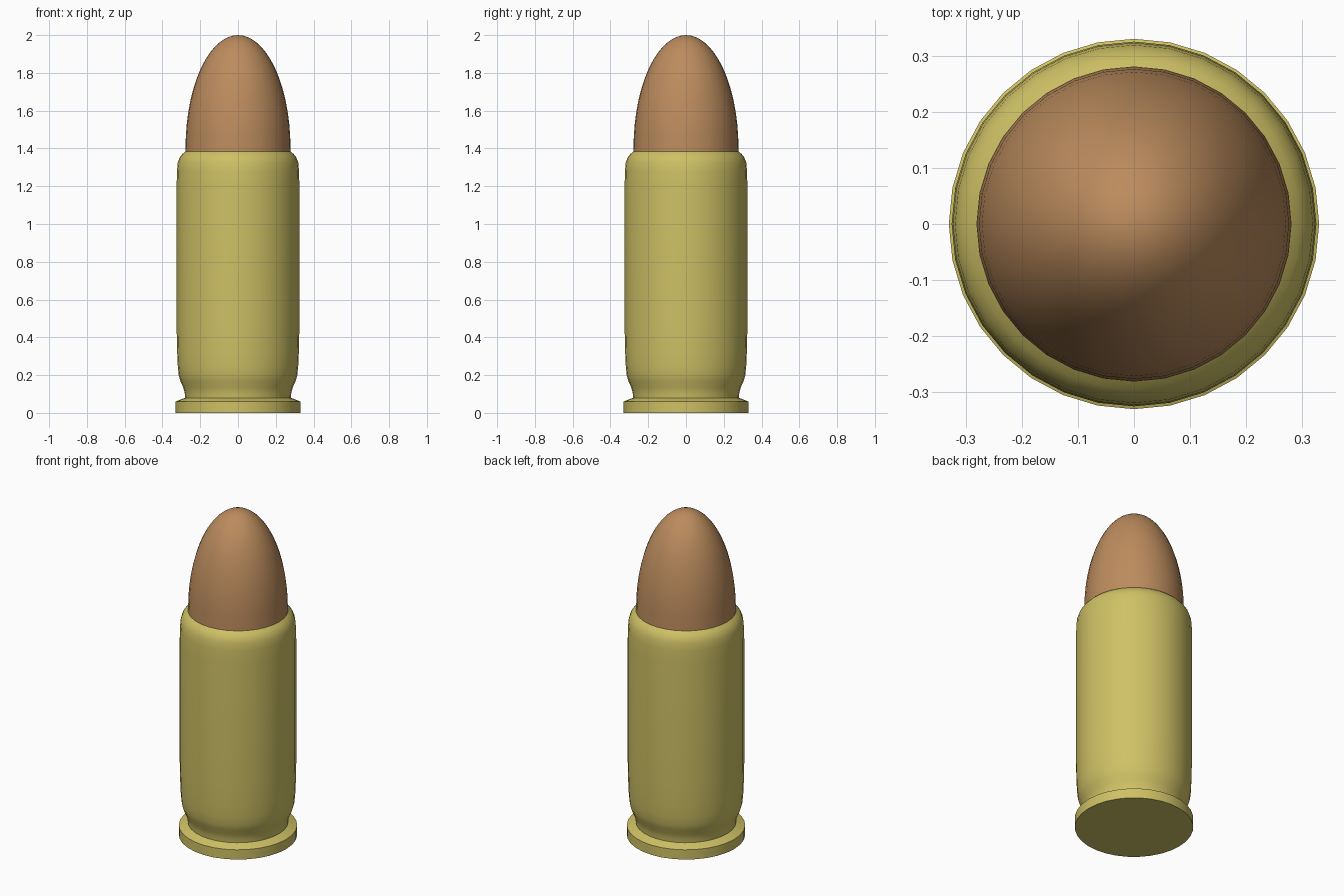
import bpy, bmesh, math

if "Cube" in bpy.data.objects:
    bpy.data.objects.remove(bpy.data.objects["Cube"])

SIDES = 32


def material(name, color):
    m = bpy.data.materials.new(name)
    m.diffuse_color = color
    m.use_nodes = True
    m.node_tree.nodes["Principled BSDF"].inputs["Base Color"].default_value = m.diffuse_color
    return m


def lathe(name, profile, mat, angle):
    """Revolve an (r, z) profile about z; points with r = 0 become poles."""
    bm = bmesh.new()
    verts = [bm.verts.new((r, 0, z)) for r, z in profile]
    edges = [bm.edges.new(pair) for pair in zip(verts, verts[1:])]
    bmesh.ops.spin(bm, geom=verts + edges, cent=(0, 0, 0), axis=(0, 0, 1),
                   angle=math.tau, steps=SIDES, use_merge=False)
    bmesh.ops.remove_doubles(bm, verts=bm.verts, dist=1e-4)
    bmesh.ops.recalc_face_normals(bm, faces=bm.faces)
    mesh = bpy.data.meshes.new(name)
    bm.to_mesh(mesh)
    bm.free()
    mesh.materials.append(mat)
    obj = bpy.data.objects.new(name, mesh)
    bpy.context.collection.objects.link(obj)
    bpy.ops.object.select_all(action='DESELECT')
    obj.select_set(True)
    bpy.context.view_layer.objects.active = obj
    bpy.ops.object.shade_smooth_by_angle(angle=math.radians(angle))
    return obj


brass = material("brass", (0.62, 0.53, 0.13, 1))
copper = material("copper", (0.50, 0.26, 0.11, 1))

# Casing: flat base, rim, extractor groove, body and rounded mouth
lathe("casing", [
    (0, 0), (0.33, 0), (0.33, 0.06), (0.28, 0.08), (0.282, 0.105),
    (0.29, 0.135), (0.305, 0.168), (0.314, 0.20), (0.319, 0.25),
    (0.322, 0.32), (0.325, 0.45), (0.325, 1.20), (0.323, 1.28),
    (0.319, 1.325), (0.309, 1.352), (0.295, 1.37), (0.28, 1.383),
], brass, 38)

# Bullet: short seated shank and elliptical nose
BASE, RADIUS, STEPS = 1.40, 0.278, 14
nose = [(RADIUS * math.cos(t), BASE + (2 - BASE) * math.sin(t))
        for t in (math.pi / 2 * i / STEPS for i in range(STEPS))]
lathe("bullet", [(0, 1.37), (0.28, 1.37)] + nose + [(0, 2)], copper, 40)
